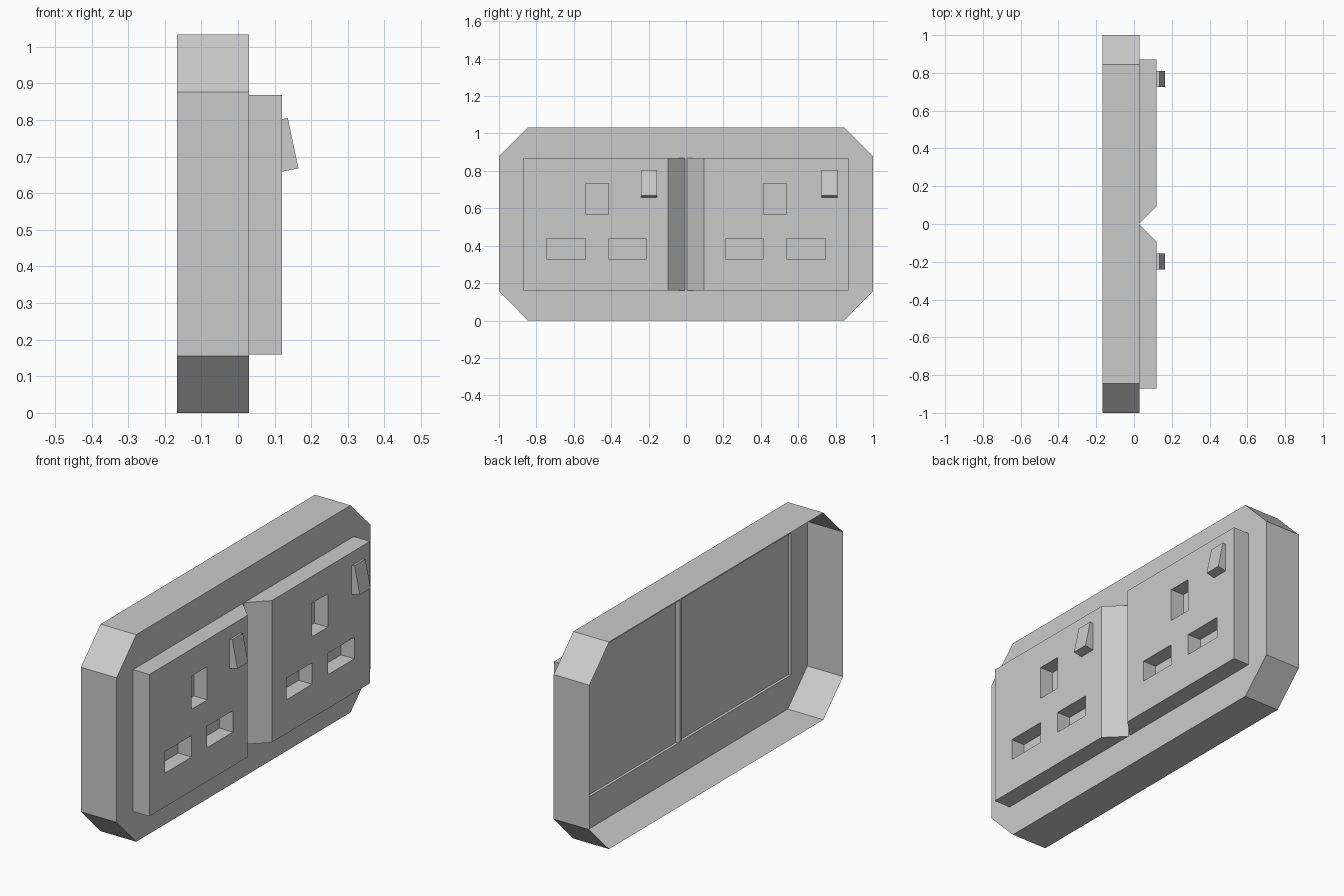
import bpy, bmesh

if "Cube" in bpy.data.objects:
    bpy.data.objects.remove(bpy.data.objects["Cube"])

X_BACK, X_PLATE, X_FRONT = -0.167, 0.03, 0.12   # depth levels
X_POCKET, X_INNER = 0.046, 0.044                # pin hole floor, panel backing
Z0, Z1 = 0.16, 0.868                            # panel bottom and top


def rect(y0, y1, z0, z1):
    return [(y0, z0), (y1, z0), (y1, z1), (y0, z1)]


def ring(bm, x, pts):
    return [bm.verts.new((x, y, z)) for y, z in pts]


def wall(bm, a, b):
    for i in range(len(a)):
        j = (i + 1) % len(a)
        bm.faces.new((a[i], a[j], b[j], b[i]))


def fill(bm, rings):
    """Flat face bounded by the first ring, the others being holes."""
    edges = []
    for r in rings:
        for i in range(len(r)):
            pair = (r[i - 1], r[i])
            edges.append(bm.edges.get(pair) or bm.edges.new(pair))
    bmesh.ops.triangle_fill(bm, edges=edges, use_beauty=True, use_dissolve=False,
                            normal=(1, 0, 0))


def finish(bm, name):
    bmesh.ops.recalc_face_normals(bm, faces=bm.faces)
    mesh = bpy.data.meshes.new(name)
    bm.to_mesh(mesh)
    bm.free()
    bpy.context.collection.objects.link(bpy.data.objects.new(name, mesh))


def panel_outline(s, x):
    # the inner edge slopes away from the centre, making the V groove
    inner = 0.006 + (x - X_PLATE) / (X_FRONT - X_PLATE) * 0.089
    return rect(s * inner, s * 0.87, Z0, Z1)


# Back box: chamfered shell, open behind, with an opening under each panel
octagon = [(-0.845, 0), (0.845, 0), (1, 0.156), (1, 0.877),
           (0.845, 1.033), (-0.845, 1.033), (-1, 0.877), (-1, 0.156)]
bm = bmesh.new()
rim = ring(bm, X_PLATE, octagon)
openings = [ring(bm, X_PLATE, panel_outline(s, X_PLATE)) for s in (-1, 1)]
fill(bm, [rim] + openings)
wall(bm, ring(bm, X_BACK, octagon), rim)
finish(bm, "back_box")

for s, side in ((-1, "left"), (1, "right")):
    # Socket panel with three pin holes
    bm = bmesh.new()
    front = ring(bm, X_FRONT, panel_outline(s, X_FRONT))
    wall(bm, ring(bm, X_PLATE, panel_outline(s, X_PLATE)), front)
    holes = [rect(s * 0.414, s * 0.537, 0.567, 0.733),
             rect(s * 0.211, s * 0.414, 0.329, 0.436),
             rect(s * 0.537, s * 0.746, 0.329, 0.436)]
    mouths = [ring(bm, X_FRONT, h) for h in holes]
    fill(bm, [front] + mouths)
    for mouth, h in zip(mouths, holes):
        floor = ring(bm, X_POCKET, h)
        wall(bm, mouth, floor)
        bm.faces.new(floor)
    finish(bm, side + "_socket_panel")

    # Slightly recessed backing of the panel
    bm = bmesh.new()
    bm.faces.new(ring(bm, X_INNER, panel_outline(s, X_INNER)))
    finish(bm, side + "_panel_backing")

# Tilted rocker switches
profile = [(0.12, 0.659), (0.165, 0.668), (0.136, 0.806), (0.12, 0.802)]
for side, y0, y1 in (("left", -0.24, -0.156), ("right", 0.725, 0.81)):
    bm = bmesh.new()
    a, b = ([bm.verts.new((x, y, z)) for x, z in profile] for y in (y0, y1))
    wall(bm, a, b)
    bm.faces.new(a)
    bm.faces.new(b)
    finish(bm, side + "_switch")
